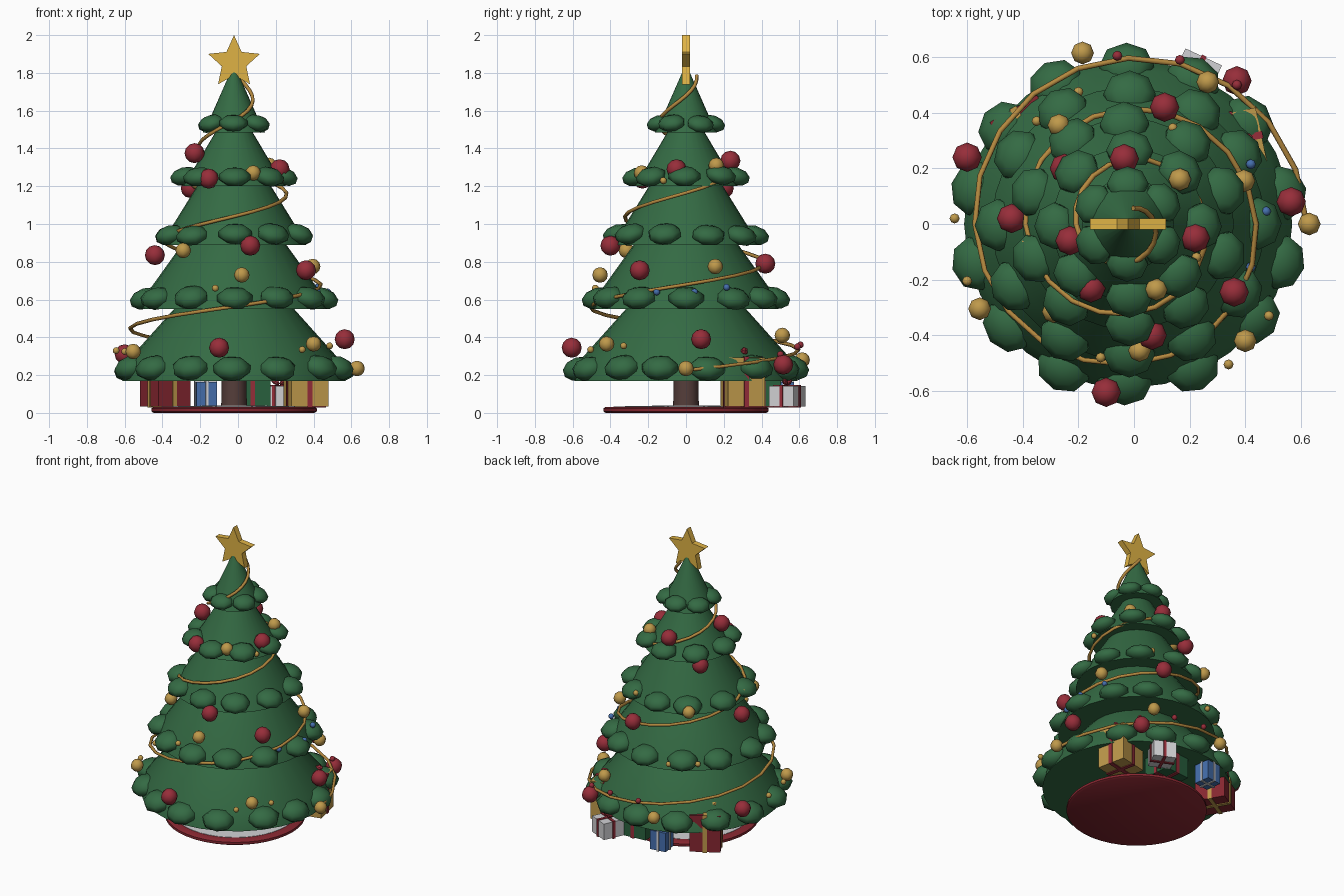
import bpy, bmesh, math, random
from math import sin, cos, pi, radians
from mathutils import Matrix, Vector

random.seed(4)
old = bpy.data.objects.get("Cube")
if old:
    bpy.data.objects.remove(old)

AXIS = -0.021  # the tree stands slightly off centre


def material(name, rgb):
    m = bpy.data.materials.new(name)
    m.use_nodes = True
    m.diffuse_color = (*rgb, 1)
    m.node_tree.nodes["Principled BSDF"].inputs["Base Color"].default_value = (*rgb, 1)
    return m


GREEN = material("pine green", (0.034, 0.145, 0.057))
STAR = material("bright gold", (0.74, 0.45, 0.06))
GOLD = material("gold", (0.52, 0.32, 0.07))
BRASS = material("garland brass", (0.46, 0.25, 0.05))
RED = material("bauble red", (0.31, 0.027, 0.042))
DARK_RED = material("dark red", (0.24, 0.02, 0.03))
BLUE = material("gift blue", (0.06, 0.16, 0.42))
WHITE = material("soft white", (0.64, 0.64, 0.66))
BROWN = material("bark brown", (0.09, 0.047, 0.042))
DARK_GREEN = material("gift green", (0.022, 0.12, 0.048))


def finish(name, bm, mat, smooth=None):
    bmesh.ops.recalc_face_normals(bm, faces=bm.faces)
    mesh = bpy.data.meshes.new(name)
    bm.to_mesh(mesh)
    bm.free()
    mesh.materials.append(mat)
    ob = bpy.data.objects.new(name, mesh)
    bpy.context.collection.objects.link(ob)
    if smooth:
        bpy.ops.object.select_all(action="DESELECT")
        ob.select_set(True)
        bpy.context.view_layer.objects.active = ob
        bpy.ops.object.shade_smooth_by_angle(angle=radians(smooth))
    return ob


def lathe(name, profile, mat, sides=28):
    """Closed solid turned from (radius, height) pairs, bottom to top."""
    bm = bmesh.new()
    rings = [[bm.verts.new((AXIS + r * cos(2 * pi * i / sides), r * sin(2 * pi * i / sides), z))
              for i in range(sides)] for r, z in profile]
    for a, b in zip(rings, rings[1:]):
        for i in range(sides):
            j = (i + 1) % sides
            bm.faces.new((a[i], a[j], b[j], b[i]))
    bm.faces.new(rings[0])
    bm.faces.new(rings[-1])
    return finish(name, bm, mat, 35)


def box(bm, matrix, centre, size):
    m = matrix @ Matrix.Translation(centre) @ Matrix.Diagonal((*size, 1))
    bmesh.ops.create_cube(bm, size=1, matrix=m)


def balls(name, mat, radius, spots):
    bm = bmesh.new()
    for p in spots:
        bmesh.ops.create_uvsphere(bm, u_segments=8, v_segments=6, radius=radius,
                                  matrix=Matrix.Translation(p))
    return finish(name, bm, mat, 60)


# Skirt on the floor and trunk
lathe("skirt_rim", [(0.425, 0), (0.438, 0.008), (0.438, 0.024), (0.425, 0.032), (0.38, 0.032)],
      DARK_RED, 40)
lathe("skirt_cloth", [(0.385, 0.02), (0.385, 0.034), (0.06, 0.04)], WHITE, 40)
lathe("trunk", [(0.068, 0.03), (0.064, 0.3)], BROWN, 12)

# Branch tiers: bottom, middle and top of the cone
TIERS = [
    ((0.59, 0.17), (0.56, 0.28), (0.30, 0.57)),
    ((0.49, 0.55), (0.442, 0.66), (0.27, 0.90)),
    ((0.38, 0.89), (0.32, 1.0), (0.19, 1.21)),
    ((0.275, 1.20), (0.203, 1.31), (0.09, 1.50)),
    ((0.165, 1.485), (0.118, 1.58), (0.008, 1.83)),
]
# Leafy lobes: count, ring radius, height, half sizes (outward, along, up)
LOBES = [
    (14, 0.565, 0.238, (0.09, 0.103, 0.062)),
    (12, 0.465, 0.608, (0.09, 0.098, 0.056)),
    (10, 0.358, 0.943, (0.085, 0.093, 0.051)),
    (8, 0.262, 1.253, (0.078, 0.088, 0.048)),
    (6, 0.142, 1.53, (0.068, 0.078, 0.042)),
]
for n, (tier, (count, ring, z, size)) in enumerate(zip(TIERS, LOBES), 1):
    lathe(f"branch_tier_{n}", tier, GREEN)
    bm = bmesh.new()
    for i in range(count):
        angle = 2 * pi * i / count - pi / 2 + random.uniform(-0.04, 0.04)
        m = (Matrix.Translation((AXIS, 0, z)) @ Matrix.Rotation(angle, 4, "Z")
             @ Matrix.Translation((ring, 0, random.uniform(-0.005, 0.005)))
             @ Matrix.Rotation(random.uniform(0.25, 0.38), 4, "Y")
             @ Matrix.Diagonal((*size, 1)))
        bmesh.ops.create_uvsphere(bm, u_segments=8, v_segments=5, radius=1, matrix=m)
    finish(f"branch_lobes_{n}", bm, GREEN, 70)

# Garland winding up the tree
STEPS, TURNS = 64, 3.2
curve = bpy.data.curves.new("garland", "CURVE")
curve.dimensions = "3D"
curve.bevel_depth = 0.01
curve.bevel_resolution = 1
curve.use_fill_caps = True
line = curve.splines.new("POLY")
line.points.add(STEPS)
for i, p in enumerate(line.points):
    t = TURNS * i / STEPS
    r = 0.642 - 0.182 * t
    p.co = (AXIS + r * cos(2 * pi * t), r * sin(2 * pi * t), 0.225 + 0.44 * t + 0.015 * t * t, 1)
curve.materials.append(BRASS)
bpy.context.collection.objects.link(bpy.data.objects.new("garland", curve))

# Ornaments
balls("red_baubles", RED, 0.053, [
    (-.60, .24, .31), (-.44, .02, .835), (.11, .42, .79), (.37, .515, .255), (.565, .08, .39),
    (.36, -.245, .755), (.22, -.05, 1.29), (.065, -.4, .885), (-.1, -.605, .345),
    (-.23, -.06, 1.375), (-.035, .235, 1.335), (-.155, -.23, 1.24), (-.25, .2, 1.19)])
balls("gold_baubles", GOLD, 0.041, [
    (-.185, .615, .28), (.265, .51, .41), (-.27, .355, .93), (.395, .155, .775),
    (.165, .16, 1.31), (.63, 0, .235), (-.555, -.305, .325), (-.29, -.315, .86),
    (.08, -.235, 1.27), (.02, -.455, .73), (.4, -.42, .365), (-.21, .13, 1.22)])
balls("gold_beads", GOLD, 0.018, [
    (-.645, .02, .33), (-.6, -.205, .325), (.485, -.33, .355), (.34, -.505, .335),
    (-.2, .475, .6), (-.35, .37, .6), (-.12, -.48, .66), (.14, .345, .95), (-.39, -.07, .95),
    (.225, -.12, 1.23)])
balls("red_beads", RED, 0.018, [(.165, .59, .35), (-.06, .605, .36), (.37, .50, .31)])
balls("blue_beads", BLUE, 0.018, [(.42, .215, .665), (.475, .045, .64), (.42, -.155, .64)])

# Star on the tip
bm = bmesh.new()
corners = []
for i in range(10):
    r = 0.068 if i % 2 else 0.144
    corners.append(bm.verts.new((AXIS + r * sin(pi * i / 5), -0.02, 1.856 + r * cos(pi * i / 5))))
face = bm.faces.new(corners)
extruded = bmesh.ops.extrude_face_region(bm, geom=[face])["geom"]
bmesh.ops.translate(bm, vec=(0, 0.04, 0), verts=[v for v in extruded if isinstance(v, bmesh.types.BMVert)])
finish("star", bm, STAR)


# Wrapped gifts with crossed ribbons and a bow
def gift(name, x, y, size, height, turn, paper, trim):
    m = Matrix.Translation((x, y, 0.033)) @ Matrix.Rotation(radians(turn), 4, "Z")
    mid = (0, 0, height / 2)
    bm = bmesh.new()
    box(bm, m, mid, (size, size, height))
    finish(name + "_box", bm, paper)
    bm = bmesh.new()
    strip, wide = size * 0.13, size + 0.01
    box(bm, m, mid, (strip, wide, height + 0.01))
    box(bm, m, mid, (wide, strip, height + 0.01))
    for side in (-1, 1):
        loop = (m @ Matrix.Translation((side * size * 0.17, 0, height + size * 0.15))
                @ Matrix.Rotation(side * -0.5, 4, "Y")
                @ Matrix.Diagonal((size * 0.19, size * 0.1, size * 0.1, 1)))
        bmesh.ops.create_uvsphere(bm, u_segments=8, v_segments=5, radius=1, matrix=loop)
    finish(name + "_ribbon", bm, trim)


gift("red_gift", -0.385, 0.33, 0.195, 0.25, 30, DARK_RED, GOLD)
gift("blue_gift", -0.172, 0.51, 0.11, 0.13, 8, BLUE, WHITE)
gift("green_gift", 0.07, 0.40, 0.19, 0.18, 5, DARK_GREEN, RED)
gift("white_gift", 0.22, 0.535, 0.145, 0.11, -25, WHITE, RED)
gift("gold_gift", 0.36, 0.30, 0.2, 0.26, 12, GOLD, RED)
